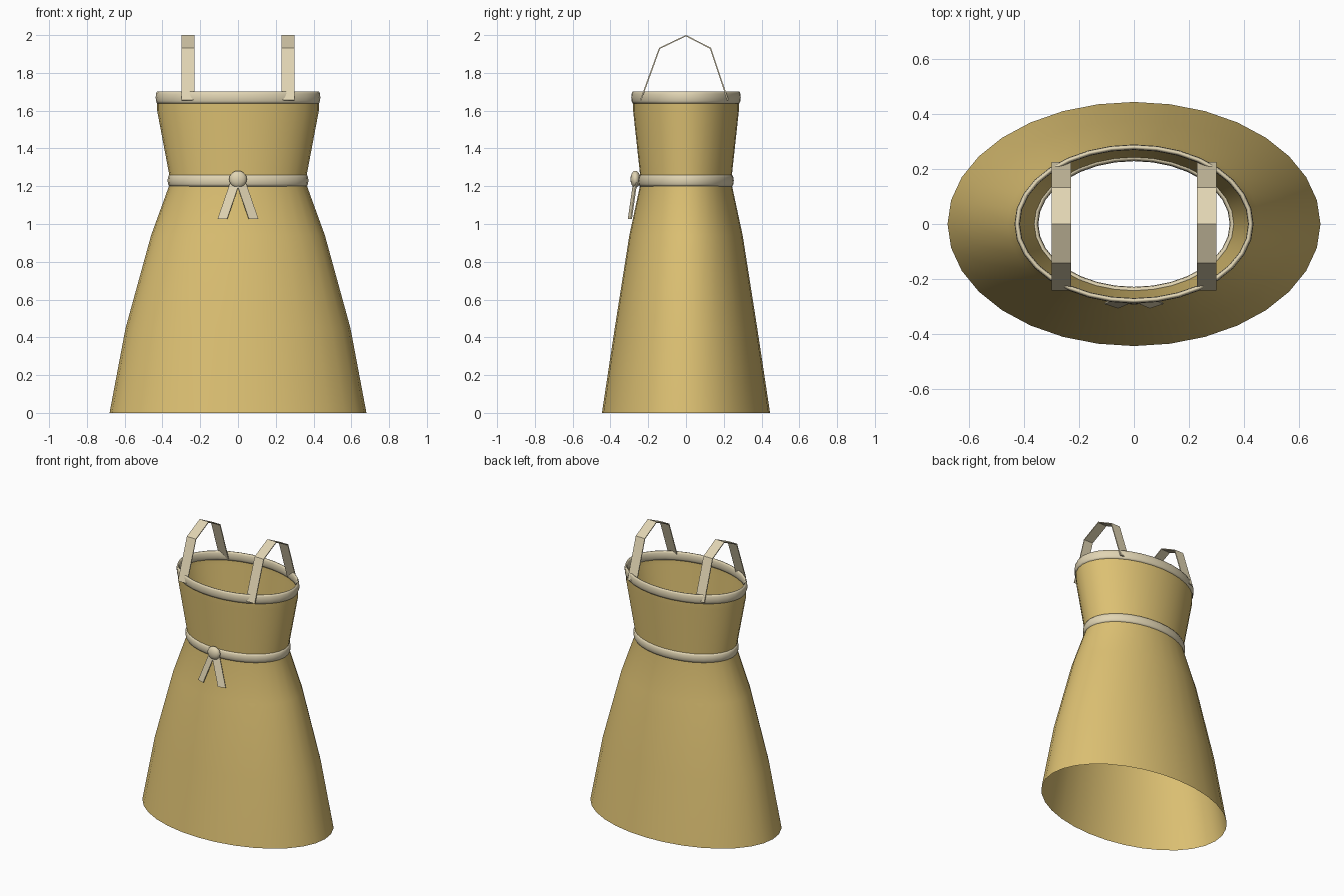
import bpy, bmesh, math
from mathutils import Vector

cube = bpy.data.objects.get("Cube")
if cube:
    bpy.data.objects.remove(cube)

SIDES = 32


def material(name, rgb):
    m = bpy.data.materials.new(name)
    m.use_nodes = True
    m.diffuse_color = (*rgb, 1)
    m.node_tree.nodes["Principled BSDF"].inputs["Base Color"].default_value = (*rgb, 1)
    return m


gold = material("golden cloth", (0.72, 0.53, 0.17))
cream = material("cream ribbon", (0.75, 0.66, 0.45))


def finish(name, bm, mat, smooth=True):
    bmesh.ops.recalc_face_normals(bm, faces=bm.faces)
    mesh = bpy.data.meshes.new(name)
    bm.to_mesh(mesh)
    bm.free()
    mesh.materials.append(mat)
    for p in mesh.polygons:
        p.use_smooth = smooth
    obj = bpy.data.objects.new(name, mesh)
    bpy.context.collection.objects.link(obj)
    return obj


def loft(name, rings, mat, closed=False):
    """Skin a list of ellipses given as (z, x radius, y radius)."""
    bm = bmesh.new()
    loops = []
    for z, rx, ry in rings:
        angles = [math.tau * i / SIDES for i in range(SIDES)]
        loops.append([bm.verts.new((rx * math.cos(a), ry * math.sin(a), z)) for a in angles])
    pairs = list(zip(loops, loops[1:]))
    if closed:
        pairs.append((loops[-1], loops[0]))
    for low, high in pairs:
        for i in range(SIDES):
            j = (i + 1) % SIDES
            bm.faces.new((low[i], low[j], high[j], high[i]))
    return finish(name, bm, mat)


def band(name, z, rx, ry, half_height, half_depth):
    """Rounded ribbon running around the body."""
    rings = []
    for k in range(10):
        a = math.tau * k / 10
        d = half_depth * math.cos(a)
        rings.append((z + half_height * math.sin(a), rx + d, ry + d))
    return loft(name, rings, cream, closed=True)


def ribbon(name, path, side, thickness):
    """Flat strip along a path, side is the half width vector."""
    bm = bmesh.new()
    side = Vector(side)
    rows = [(bm.verts.new(Vector(p) - side), bm.verts.new(Vector(p) + side)) for p in path]
    for a, b in zip(rows, rows[1:]):
        bm.faces.new((a[0], a[1], b[1], b[0]))
    obj = finish(name, bm, cream, smooth=False)
    mod = obj.modifiers.new("thickness", 'SOLIDIFY')
    mod.thickness = thickness
    mod.offset = 0
    return obj


# Skirt and bodice in one open shell
loft("dress_body", [(0, 0.68, 0.445), (0.45, 0.595, 0.377), (0.94, 0.46, 0.30),
                    (1.21, 0.362, 0.242), (1.25, 0.362, 0.242),
                    (1.6, 0.428, 0.28), (1.69, 0.428, 0.28)], gold)

# Ribbon trims
band("neckline_trim", 1.67, 0.426, 0.28, 0.033, 0.01)
band("waist_band", 1.23, 0.361, 0.241, 0.032, 0.012)

# Shoulder straps and bow tails, one per side
for label, s in (("left", 1), ("right", -1)):
    x = s * 0.265
    ribbon(label + "_strap", [(x, -0.24, 1.655), (x, -0.14, 1.93), (x, 0, 1.997),
                              (x, 0.13, 1.93), (x, 0.222, 1.655)],
           (0.035, 0, 0), 0.007)
    ribbon(label + "_bow_tail", [(s * 0.012, -0.268, 1.23), (s * 0.082, -0.297, 1.027)],
           (0.025, s * 0.008, 0), 0.006)

# Bow knot
bm = bmesh.new()
bmesh.ops.create_uvsphere(bm, u_segments=16, v_segments=10, radius=1)
bmesh.ops.scale(bm, vec=(0.047, 0.026, 0.045), verts=bm.verts)
bmesh.ops.translate(bm, vec=(0, -0.268, 1.237), verts=bm.verts)
finish("bow_knot", bm, cream)
